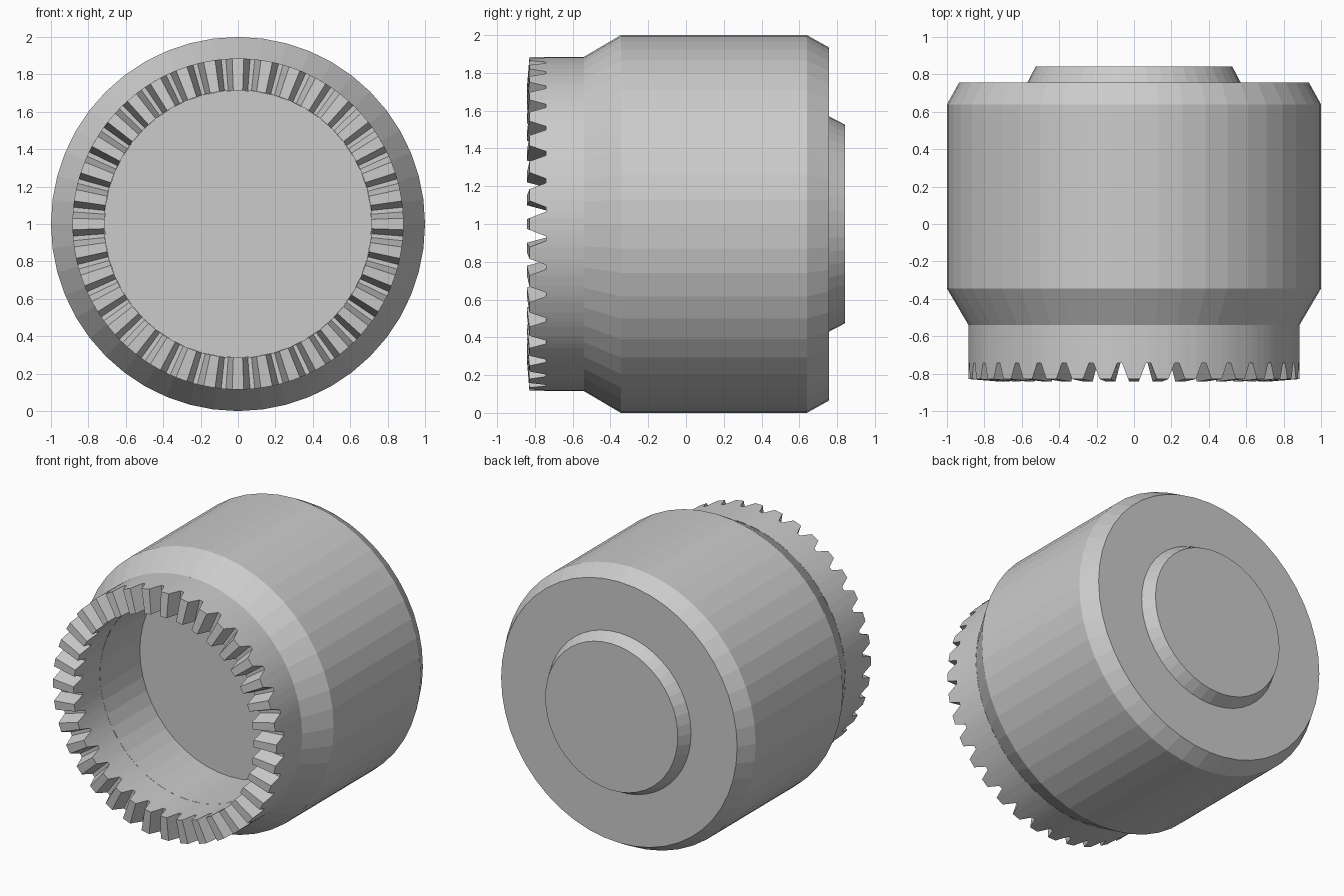
import bpy, bmesh
from math import sin, cos, radians, pi

if "Cube" in bpy.data.objects:
    bpy.data.objects.remove(bpy.data.objects["Cube"])

CZ = 1.0  # height of the horizontal axis


def add_object(name, bm):
    bmesh.ops.remove_doubles(bm, verts=bm.verts, dist=1e-5)
    bmesh.ops.recalc_face_normals(bm, faces=bm.faces)
    mesh = bpy.data.meshes.new(name)
    bm.to_mesh(mesh)
    bm.free()
    ob = bpy.data.objects.new(name, mesh)
    bpy.context.collection.objects.link(ob)
    return ob


def ring(bm, r, ys, angles):
    return [bm.verts.new((r * sin(a), y, CZ + r * cos(a))) for a, y in zip(angles, ys)]


def bridge(bm, a, b):
    n = len(a)
    for i in range(n):
        j = (i + 1) % n
        bm.faces.new((a[i], a[j], b[j], b[i]))


# Housing: blind bore, flared shoulder, rear chamfer and raised boss
SEG = 48
body_angles = [2 * pi * i / SEG for i in range(SEG)]
profile = [(0.715, -0.09), (0.715, -0.54), (0.885, -0.54), (1.0, -0.345),
           (1.0, 0.64), (0.935, 0.757), (0.57, 0.757), (0.525, 0.843)]
bm = bmesh.new()
rings = [ring(bm, r, [y] * SEG, body_angles) for r, y in profile]
for i in range(len(rings) - 1):
    if i != 1:  # hidden joint covered by the toothed collar
        bridge(bm, rings[i], rings[i + 1])
bm.faces.new(rings[0])
bm.faces.new(rings[-1])
add_object("housing", bm)

# Toothed collar: 36 trapezoid teeth around the open end
TEETH = 36
ROOT, TIP_IN, TIP_OUT = -0.742, -0.843, -0.829
angles, is_tip = [], []
for t in range(TEETH):
    for off, tip in ((-2.0, True), (2.0, True), (4.2, False), (5.8, False)):
        angles.append(radians(t * 360 / TEETH + off))
        is_tip.append(tip)
n = len(angles)
bm = bmesh.new()
loops = [ring(bm, 0.715, [-0.54] * n, angles),
         ring(bm, 0.715, [TIP_IN if t else ROOT for t in is_tip], angles),
         ring(bm, 0.885, [TIP_OUT if t else ROOT for t in is_tip], angles),
         ring(bm, 0.885, [-0.54] * n, angles)]
for a, b in zip(loops, loops[1:]):
    bridge(bm, a, b)
add_object("toothed_collar", bm)
